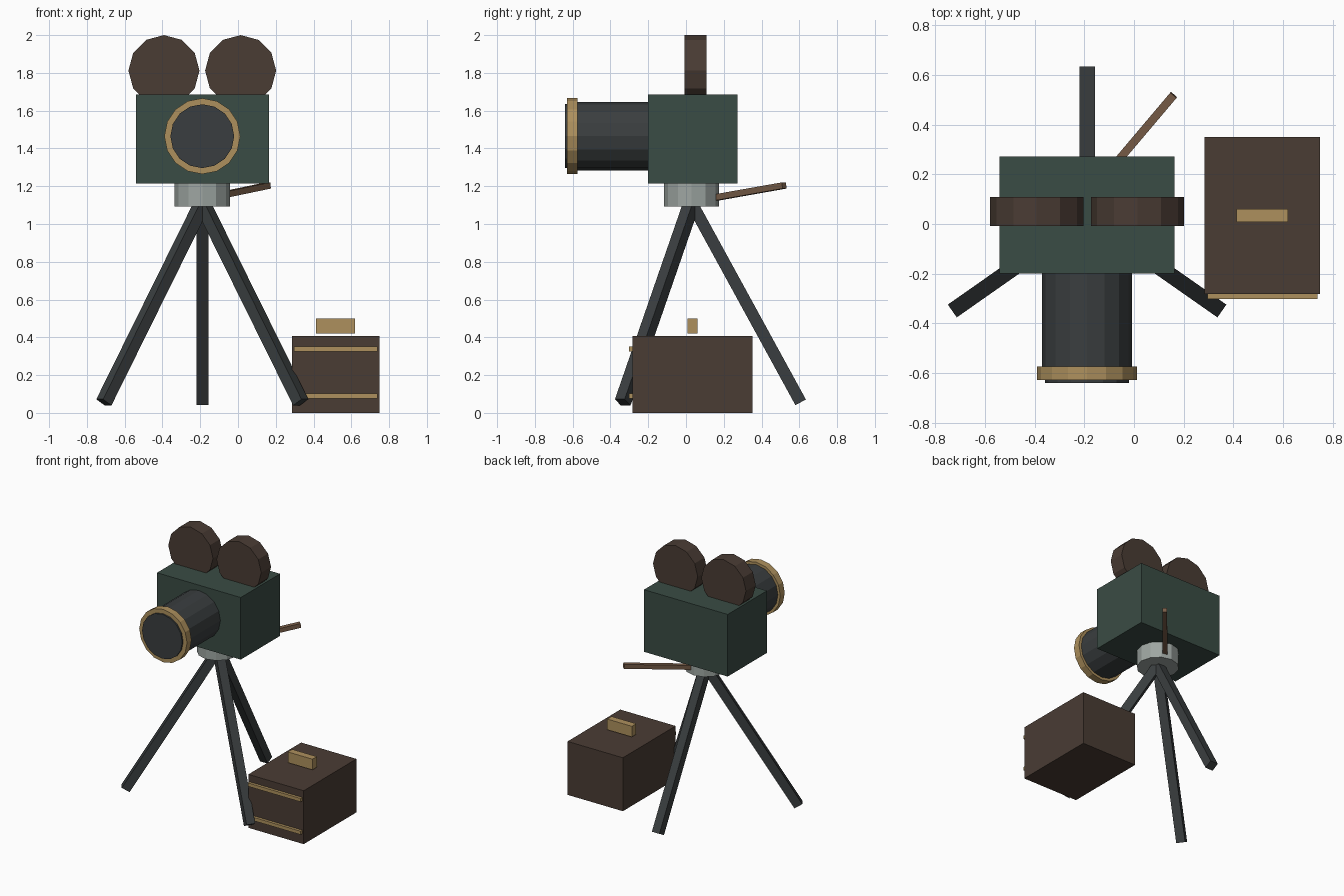
import bpy
from math import pi
from mathutils import Vector, Matrix

if "Cube" in bpy.data.objects:
    bpy.data.objects.remove(bpy.data.objects["Cube"])


def material(name, rgb):
    m = bpy.data.materials.new(name)
    m.diffuse_color = (*rgb, 1)
    m.use_nodes = True
    m.node_tree.nodes["Principled BSDF"].inputs["Base Color"].default_value = m.diffuse_color
    return m


GREEN = material("green_paint", (0.042, 0.072, 0.058))
BROWN = material("brown_leather", (0.068, 0.045, 0.034))
BRASS = material("brass", (0.42, 0.28, 0.11))
DARK = material("dark_metal", (0.042, 0.048, 0.050))
STEEL = material("steel", (0.34, 0.38, 0.36))
WOOD = material("wood", (0.19, 0.11, 0.065))


def finish(name, mat):
    ob = bpy.context.object
    ob.name = name
    ob.data.materials.append(mat)
    return ob


def box(name, lo, hi, mat):
    lo, hi = Vector(lo), Vector(hi)
    bpy.ops.mesh.primitive_cube_add(size=1)
    ob = finish(name, mat)
    ob.data.transform(Matrix.Translation((lo + hi) / 2) @ Matrix.Diagonal((*(hi - lo), 1)))
    return ob


def drum_y(name, x, z, y0, y1, r, sides, mat):
    """Cylinder lying along y."""
    bpy.ops.mesh.primitive_cylinder_add(vertices=sides, radius=r, depth=y1 - y0,
                                        location=(x, (y0 + y1) / 2, z), rotation=(pi / 2, 0, 0))
    return finish(name, mat)


def bar(name, a, b, width, mat):
    """Square bar between two points, one pair of faces kept vertical."""
    a, b = Vector(a), Vector(b)
    axis = (b - a).normalized()
    side = axis.cross(Vector((0, 0, 1))).normalized()
    rot = Matrix((side, axis.cross(side), axis)).transposed().to_4x4()
    bpy.ops.mesh.primitive_cube_add(size=1)
    ob = finish(name, mat)
    ob.data.transform(Matrix.Translation((a + b) / 2) @ rot
                      @ Matrix.Diagonal((width, width, (b - a).length, 1)))
    return ob


CX, CY = -0.189, 0.03

# Camera body and film reels
box("camera_body", (CX - 0.352, -0.2, 1.214), (CX + 0.352, 0.272, 1.686), GREEN)
for side, s in (("left", -1), ("right", 1)):
    drum_y(side + "_reel", CX + s * 0.203, 1.812, -0.009, 0.108, 0.188, 12, BROWN)

# Lens barrel, brass rim and front glass
drum_y("lens_barrel", CX, 1.465, -0.6, -0.19, 0.181, 16, DARK)
drum_y("lens_rim", CX, 1.465, -0.629, -0.575, 0.201, 16, BRASS)
drum_y("lens_glass", CX, 1.465, -0.641, -0.6, 0.169, 16, DARK)

# Tripod head, legs and pan handle
bpy.ops.mesh.primitive_cylinder_add(vertices=12, radius=0.146, depth=0.124,
                                    location=(CX, CY, 1.154))
finish("tripod_head", STEEL)
for name, dx, dy in (("back_leg", 0, 0.577), ("left_leg", -0.521, -0.365),
                     ("right_leg", 0.521, -0.365)):
    bar(name, (CX, CY, 1.11), (CX + dx, CY + dy, 0.056), 0.063, DARK)
bar("pan_handle", (-0.17, 0.13, 1.135), (0.16, 0.52, 1.204), 0.033, WOOD)

# Carrying case with straps and grip
box("case", (0.285, -0.282, 0), (0.75, 0.351, 0.406), BROWN)
for name, z in (("lower_strap", 0.09), ("upper_strap", 0.339)):
    box(name, (0.296, -0.303, z - 0.013), (0.739, -0.275, z + 0.013), BRASS)
box("case_grip", (0.413, 0.008, 0.419), (0.62, 0.061, 0.5), BRASS)
